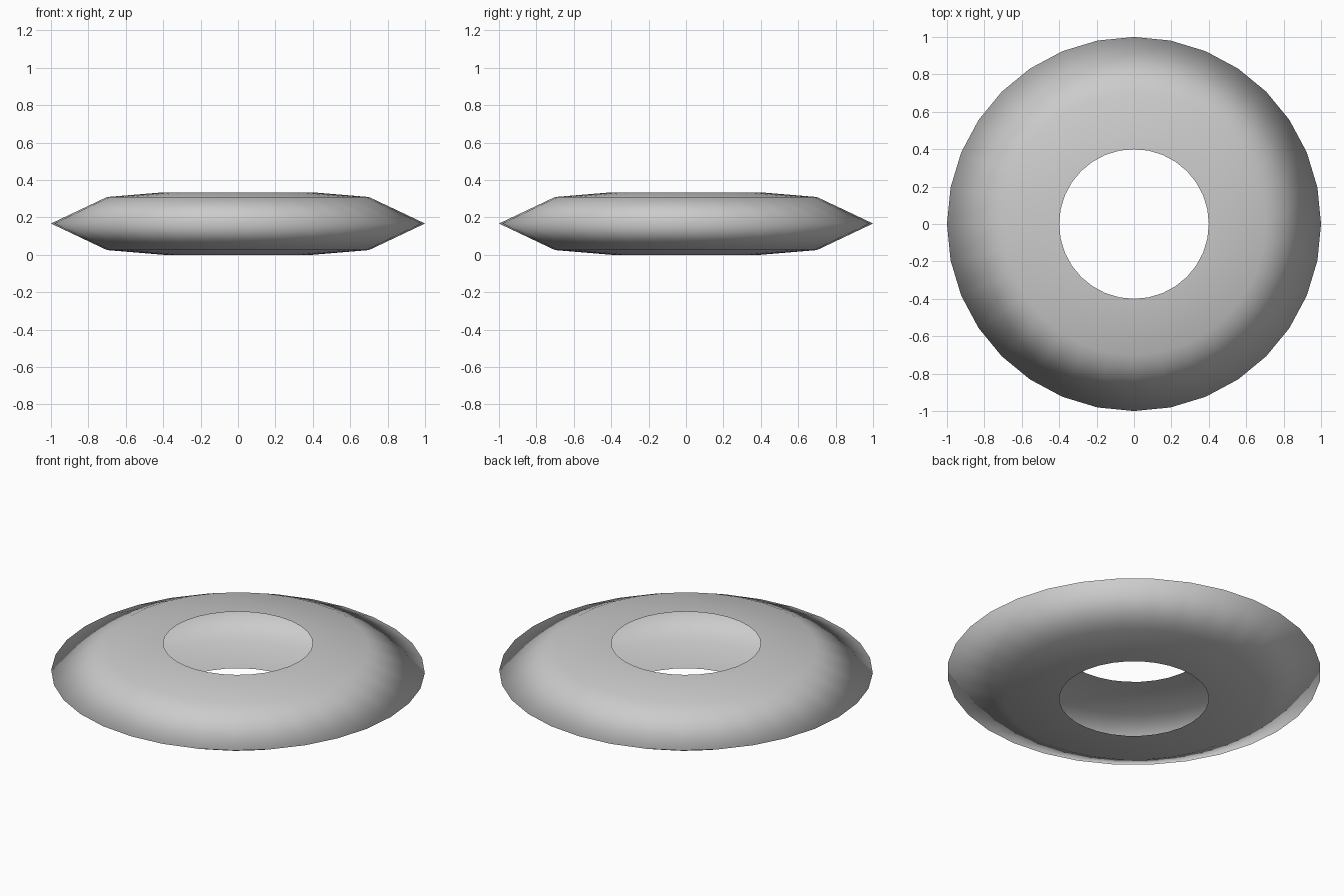
import bpy, bmesh
from math import cos, sin, pi

if "Cube" in bpy.data.objects:
    bpy.data.objects.remove(bpy.data.objects["Cube"])

SIDES = 32
HALF = 0.167  # half of the total height

# Half profile (radius, height above the mid plane), mirrored for the underside
upper = [(0.40, HALF), (0.70, 0.142), (1.00, 0.0)]
profile = upper + [(r, -z) for r, z in reversed(upper[:-1])]

# Open hollow ring: revolve the profile, leaving the inside of the hole open
bm = bmesh.new()
rings = [[bm.verts.new((r * cos(2 * pi * i / SIDES), r * sin(2 * pi * i / SIDES), z + HALF))
          for i in range(SIDES)] for r, z in profile]
for a, b in zip(rings, rings[1:]):
    for i in range(SIDES):
        j = (i + 1) % SIDES
        face = bm.faces.new((a[i], b[i], b[j], a[j]))
        face.smooth = True

mesh = bpy.data.meshes.new("ring_shell")
bm.to_mesh(mesh)
bm.free()
obj = bpy.data.objects.new("ring_shell", mesh)
bpy.context.collection.objects.link(obj)
